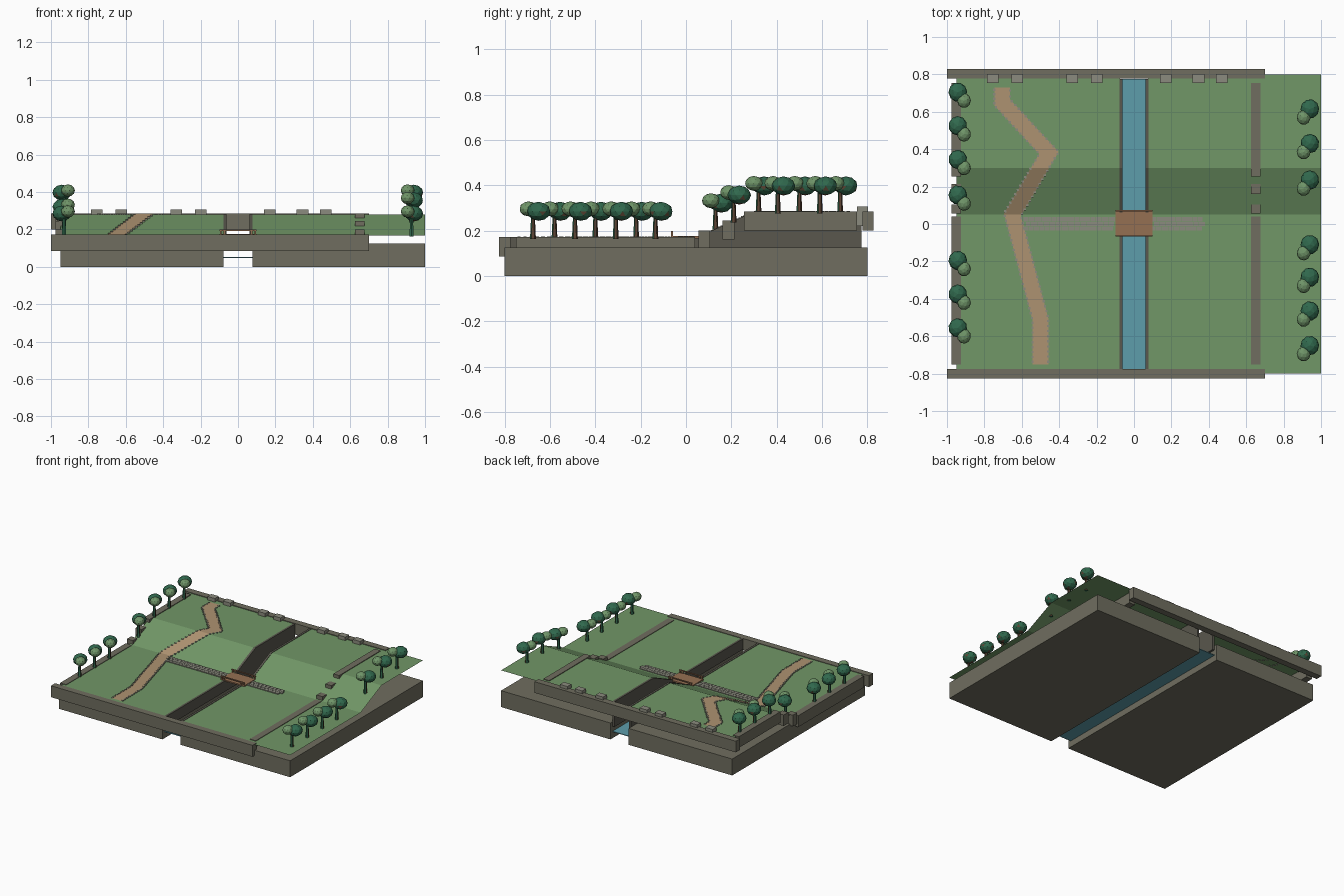
import bpy, bmesh, random
from mathutils import Vector, Matrix

random.seed(4)
cube = bpy.data.objects.get("Cube")
if cube:
    bpy.data.objects.remove(cube, do_unlink=True)

LOW, HIGH, SLOPE_START, SLOPE_END = 0.168, 0.28, 0.05, 0.3


def material(name, r, g, b):
    m = bpy.data.materials.new(name)
    m.use_nodes = True
    m.diffuse_color = (r, g, b, 1)
    bsdf = m.node_tree.nodes["Principled BSDF"]
    bsdf.inputs["Base Color"].default_value = (r, g, b, 1)
    bsdf.inputs["Roughness"].default_value = 0.9
    return m


grass = material("grass", .165, .31, .135)
wall = material("wall_stone", .16, .155, .115)
bank = material("bank_stone", .1, .095, .075)
cobble = material("pale_stone", .26, .26, .21)
dirt = material("dirt", .42, .29, .165)
water = material("water", .11, .34, .41)
wood = material("bridge_wood", .3, .16, .085)
bark = material("bark", .11, .06, .035)
dark_leaf = material("dark_leaf", .03, .14, .075)
light_leaf = material("light_leaf", .16, .3, .14)


def ground(y):
    t = (y - SLOPE_START) / (SLOPE_END - SLOPE_START)
    return LOW + (HIGH - LOW) * min(1, max(0, t))


def finish(name, bm, *mats):
    me = bpy.data.meshes.new(name)
    bm.to_mesh(me)
    bm.free()
    for m in mats:
        me.materials.append(m)
    ob = bpy.data.objects.new(name, me)
    bpy.context.collection.objects.link(ob)
    return ob


def add_box(bm, x0, x1, y0, y1, z0, z1):
    mid = Vector((x0 + x1, y0 + y1, z0 + z1)) / 2
    size = Matrix.Diagonal((x1 - x0, y1 - y0, z1 - z0, 1))
    bmesh.ops.create_cube(bm, size=1, matrix=Matrix.Translation(mid) @ size)


def boxes(name, mat, *extents):
    bm = bmesh.new()
    for e in extents:
        add_box(bm, *e)
    return finish(name, bm, mat)


def drape(name, mat, quads, lift):
    """Lay flat quads over the ground, split where the slope begins and ends."""
    bm = bmesh.new()
    for q in quads:
        bm.faces.new([bm.verts.new((x, y, 0)) for x, y in q])
    for y in (SLOPE_START, SLOPE_END):
        bmesh.ops.bisect_plane(bm, geom=bm.verts[:] + bm.edges[:] + bm.faces[:],
                               plane_co=(0, y, 0), plane_no=(0, 1, 0))
    for v in bm.verts:
        v.co.z = ground(v.co.y) + lift
    bmesh.ops.recalc_face_normals(bm, faces=bm.faces[:])
    for f in bm.faces:
        if f.normal.z < 0:
            f.normal_flip()
    return finish(name, bm, mat)


def rect(x0, x1, y0, y1):
    return [(x0, y0), (x1, y0), (x1, y1), (x0, y1)]


# Base halves, terrain sheet and canal water
boxes("base", wall, (-.95, -.077, -.8, .8, 0, .125), (.077, 1, -.8, .8, 0, .125))
drape("terrain", grass, [rect(-.95, -.075, -.8, .8), rect(.075, 1, -.8, .8)], 0)
boxes("canal_water", water, (-.077, .077, -.775, .775, .048, .053))

# Canal banks follow the ground profile
for side, x in (("right", -.077), ("left", .061)):
    bm = bmesh.new()
    ys = (-.775, SLOPE_START, SLOPE_END, .775)
    for y0, y1 in zip(ys, ys[1:]):
        prof = [(y0, .09), (y1, .09), (y1, ground(y1) + .003), (y0, ground(y0) + .003)]
        face = bm.faces.new([bm.verts.new((x, y, z)) for y, z in prof])
        res = bmesh.ops.extrude_face_region(bm, geom=[face])
        moved = [g for g in res["geom"] if isinstance(g, bmesh.types.BMVert)]
        bmesh.ops.translate(bm, verts=moved, vec=(.016, 0, 0))
    bmesh.ops.recalc_face_normals(bm, faces=bm.faces[:])
    finish(side + "_canal_bank", bm, bank)

# Boundary walls, with steps on the slope
boxes("front_wall", wall, (-1, .7, -.825, -.775, .085, .172))
boxes("back_wall", wall, (-1, .7, .778, .828, .2, .285))
for side, x in (("right", -.95), ("left", .65)):
    x0, x1 = x - .025, x + .025
    boxes(side + "_wall", wall,
          (x0, x1, -.75, .04, .085, .172), (x0, x1, .055, .105, .115, .2),
          (x0, x1, .16, .215, .16, .244), (x0, x1, .255, .755, .2, .285))

# Raised stones on the back wall
boxes("wall_top_stones", cobble, *[(x - .031, x + .031, .755, .802, .22, .307)
                                   for x in (-.755, -.625, -.33, -.2, .17, .345, .47)])

# Winding dirt path with mitred corners
route = [Vector(p) for p in ((-.5, -.75), (-.5, -.51), (-.65, .05),
                             (-.455, .38), (-.705, .65), (-.705, .73))]


def normal(a, b):
    d = (b - a).normalized()
    return Vector((-d.y, d.x))


left, right = [], []
for i, p in enumerate(route):
    n0 = normal(route[max(i - 1, 0)], route[max(i, 1)])
    n1 = normal(route[min(i, len(route) - 2)], route[min(i + 1, len(route) - 1)])
    m = (n0 + n1).normalized()
    off = m * (.042 / m.dot(n0))
    left.append(p + off)
    right.append(p - off)
drape("dirt_path", dirt, [(left[i], right[i], right[i + 1], left[i + 1])
                          for i in range(len(route) - 1)], .004)

# Pebbles edging the path
bm = bmesh.new()
for edge in (left, right):
    for a, b in zip(edge, edge[1:]):
        count = max(1, round((b - a).length / .027))
        for k in range(count):
            p = a.lerp(b, (k + .5) / count)
            z = ground(p.y)
            add_box(bm, p.x - .006, p.x + .006, p.y - .006, p.y + .006, z - .004, z + .006)
finish("path_pebbles", bm, cobble)

# Cobbled cross path
bm = bmesh.new()
for row in range(3):
    x = -.59 + .012 * (row % 2)
    y = -.036 + row * .025
    while x < .36:
        w = random.uniform(.026, .036)
        if x + w < -.08 or x > .08:
            add_box(bm, x, x + w - .002, y, y + .023, LOW - .003, LOW + .006)
        x += w
finish("cobbled_path", bm, cobble)

# Wooden bridge
parts = [(-.1, .1, -.065, .073, LOW - .002, LOW + .008)]
for y in (-.062, .07):
    parts.append((-.1, .1, y - .004, y + .004, .192, .199))
    for x in (-.092, -.072, .072, .092):
        parts.append((x - .005, x + .005, y - .004, y + .004, LOW, .196))
boxes("bridge", wood, *parts)


# Trees: tapered trunk, large dark crown and small pale crown
def tree(name, x, y, side):
    bm = bmesh.new()
    ty = y - .025
    z = ground(ty)
    bmesh.ops.create_cone(bm, cap_ends=True, segments=6, radius1=.013, radius2=.008,
                          depth=.11, matrix=Matrix.Translation((x + side * .012, ty, z + .05)))
    crowns = [(1, (x, y, z + .117), (.05, .052, .042)),
              (2, (x + side * .033, y - .045, z + .128), (.037, .04, .033))]
    for index, pos, size in crowns:
        start = len(bm.faces)
        spin = Matrix.Rotation(random.uniform(0, 6), 4, "Z")
        bmesh.ops.create_icosphere(bm, subdivisions=2, radius=1, matrix=Matrix.Translation(pos)
                                   @ Matrix.Diagonal((*size, 1)) @ spin)
        bm.faces.ensure_lookup_table()
        for f in bm.faces[start:]:
            f.material_index = index
    finish(name, bm, bark, dark_leaf, light_leaf)


for i, y in enumerate((-.555, -.375, -.195, .155, .345, .525, .705)):
    tree(f"right_tree_{i + 1}", -.942, y, 1)
for i, y in enumerate((-.65, -.465, -.285, -.11, .235, .43, .615)):
    tree(f"left_tree_{i + 1}", .94, y, -1)
